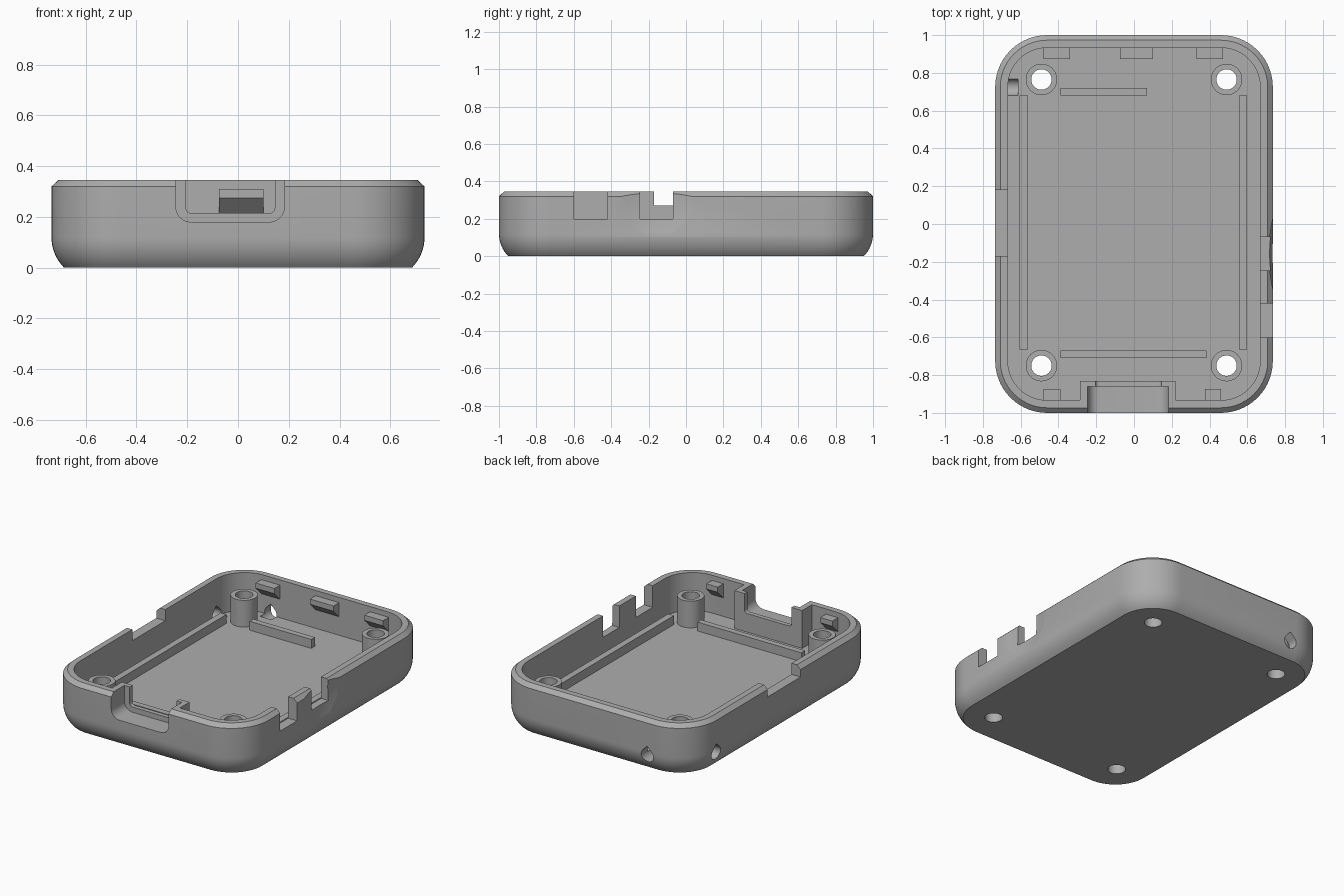
import bpy, bmesh, math
from mathutils import Vector

if "Cube" in bpy.data.objects:
    bpy.data.objects.remove(bpy.data.objects["Cube"])

FLOOR, RIM = 0.09, 0.345
HX, HY, R = 0.735, 1.0, 0.275

grey = bpy.data.materials.new("plastic_grey")
grey.diffuse_color = (0.42, 0.42, 0.42, 1)
grey.use_nodes = True
grey.node_tree.nodes["Principled BSDF"].inputs["Base Color"].default_value = grey.diffuse_color


def make(name, bm):
    bmesh.ops.recalc_face_normals(bm, faces=bm.faces[:])
    me = bpy.data.meshes.new(name)
    bm.to_mesh(me)
    bm.free()
    me.materials.append(grey)
    ob = bpy.data.objects.new(name, me)
    bpy.context.collection.objects.link(ob)
    return ob


def rounded_rect(inset, z, n=14):
    r = R - inset
    pts = []
    for k, (sx, sy) in enumerate([(1, 1), (-1, 1), (-1, -1), (1, -1)]):
        for i in range(n + 1):
            a = math.pi / 2 * (k + i / n)
            pts.append((sx * (HX - R) + r * math.cos(a), sy * (HY - R) + r * math.sin(a), z))
    return pts


def loft(name, rings):
    bm = bmesh.new()
    vs = [[bm.verts.new(p) for p in ring] for ring in rings]
    for a, b in zip(vs, vs[1:]):
        for i in range(len(a)):
            j = (i + 1) % len(a)
            bm.faces.new((a[i], a[j], b[j], b[i]))
    bm.faces.new(vs[0])
    bm.faces.new(vs[-1])
    return make(name, bm)


def prism(name, pts, offset):
    """Extrude a flat outline along an offset."""
    off = Vector(offset)
    return loft(name, [pts, [Vector(p) + off for p in pts]])


def box(name, x0, x1, y0, y1, z0, z1):
    return prism(name, [(x0, y0, z0), (x1, y0, z0), (x1, y1, z0), (x0, y1, z0)], (0, 0, z1 - z0))


def cylinder(name, x, y, z0, z1, r, n=40):
    ring = [(x + r * math.cos(2 * math.pi * i / n), y + r * math.sin(2 * math.pi * i / n), z0)
            for i in range(n)]
    return prism(name, ring, (0, 0, z1 - z0))


def u_shape(x0, x1, z0, r, y):
    """Slot outline with rounded lower corners, open past the rim."""
    pts = [(x1, y, 0.5), (x0, y, 0.5)]
    for cx, start in ((x0 + r, math.pi), (x1 - r, 1.5 * math.pi)):
        for i in range(9):
            a = start + math.pi / 2 * i / 8
            pts.append((cx + r * math.cos(a), y, z0 + r + r * math.sin(a)))
    return pts


def teardrop(r):
    pts = [(r * math.cos(a), r * math.sin(a))
           for a in (math.radians(135 + 270 * i / 20) for i in range(21))]
    return pts + [(0, r * 1.41)]


# Tray: curved lower edge, chamfered rim, inner wall and floor
rings = []
for i in range(9):
    a = math.radians(45 * (1 - i / 8))
    rings.append(rounded_rect(0.17 * (1 - math.cos(a)), 0.12 - 0.17 * math.sin(a)))
rings += [rounded_rect(0, 0.32), rounded_rect(0.027, RIM),
          rounded_rect(0.067, RIM), rounded_rect(0.067, FLOOR)]
case = loft("case_tray", rings)

add, cut = [], []

# Screw posts and their through holes
for x in (-0.49, 0.49):
    for y in (-0.75, 0.765):
        add.append(cylinder("post", x, y, FLOOR - 0.03, 0.27, 0.083))
        cut.append(cylinder("post_hole", x, y, -0.1, 0.5, 0.054))

# Floor ribs
for x0, x1, y0, y1 in ((-0.605, -0.562, -0.665, 0.68), (0.555, 0.598, -0.665, 0.68),
                       (-0.39, 0.385, -0.71, -0.67), (-0.39, 0.07, 0.68, 0.72)):
    add.append(box("rib", x0, x1, y0, y1, FLOOR - 0.03, 0.15))

# Snap tabs with sloped undersides
for x0, x1, s in ((-0.48, -0.34, 1), (-0.075, 0.10, 1), (0.33, 0.47, 1),
                  (-0.48, -0.39, -1), (0.375, 0.46, -1)):
    outline = [(x0, s * y, z) for y, z in
               ((0.95, 0.2), (0.933, 0.215), (0.873, 0.275), (0.873, 0.31), (0.95, 0.31))]
    add.append(prism("snap_tab", outline, (x1 - x0, 0, 0)))

# Connector housing, with outer recess and inner opening
add.append(box("connector_housing", -0.285, 0.22, -0.95, -0.83, FLOOR - 0.03, RIM))
cut.append(prism("connector_recess", u_shape(-0.245, 0.183, 0.18, 0.06, -1.1), (0, 0.24, 0)))
cut.append(prism("connector_opening", u_shape(-0.205, 0.145, 0.215, 0.02, -1.1), (0, 0.3, 0)))

# Side wall notches
cut.append(box("left_notch", -0.9, -0.64, -0.17, 0.18, 0.27, 0.5))
cut.append(box("right_notch", 0.64, 0.9, -0.6, -0.42, 0.2, 0.5))
cut.append(box("right_notch", 0.64, 0.9, -0.245, -0.07, 0.2, 0.5))

# Shallow finger scoop on the right wall
bm = bmesh.new()
bmesh.ops.create_uvsphere(bm, u_segments=128, v_segments=64, radius=0.83)
bmesh.ops.translate(bm, verts=bm.verts[:], vec=(HX + 0.808, -0.157, 0.29))
cut.append(make("finger_scoop", bm))

# Teardrop cord holes near the back left corner
cut.append(prism("left_cord_hole", [(-0.9, 0.725 + u, 0.1 + v) for u, v in teardrop(0.045)],
                 (0.285, 0, 0)))
cut.append(prism("back_cord_hole", [(-0.41 + u, 1.2, 0.1 + v) for u, v in teardrop(0.045)],
                 (0, -0.32, 0)))

# Join and cut everything into one body
bpy.context.view_layer.objects.active = case
case.select_set(True)
for parts, op in ((add, 'UNION'), (cut, 'DIFFERENCE')):
    for part in parts:
        mod = case.modifiers.new(part.name, 'BOOLEAN')
        mod.operation, mod.solver, mod.object = op, 'EXACT', part
        bpy.ops.object.modifier_apply(modifier=mod.name)
        bpy.data.objects.remove(part)

bpy.ops.object.shade_smooth_by_angle(angle=math.radians(25))
